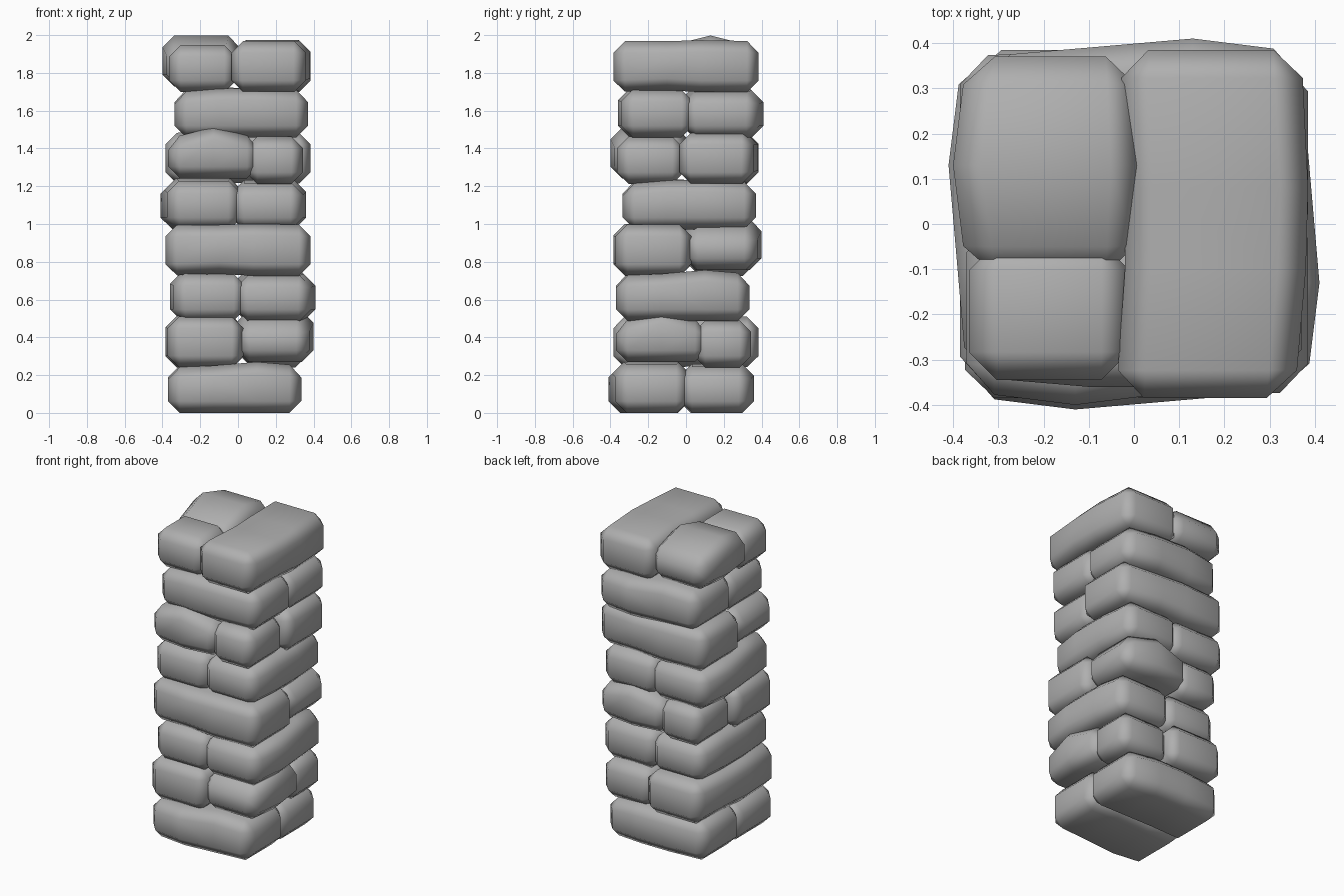
import bpy
import bmesh
from math import radians

default_cube = bpy.data.objects.get("Cube")
if default_cube:
    bpy.data.objects.remove(default_cube, do_unlink=True)

# One grey for the whole pillar
stone_grey = bpy.data.materials.new("stone_grey")
stone_grey.use_nodes = True
grey = (0.43, 0.43, 0.43, 1)
stone_grey.diffuse_color = grey
stone_grey.node_tree.nodes["Principled BSDF"].inputs["Base Color"].default_value = grey


def stone_mesh(name, axis, stations):
    """Loft a block through stations of (position, side low, side high, bottom, top)."""
    bm = bmesh.new()
    rings = []
    for pos, low, high, bottom, top in stations:
        corners = [(low, bottom), (high, bottom), (high, top), (low, top)]
        rings.append([bm.verts.new((pos, side, z) if axis == "x" else (side, pos, z))
                      for side, z in corners])
    for ring, following in zip(rings, rings[1:]):
        for i in range(4):
            j = (i + 1) % 4
            bm.faces.new((ring[i], ring[j], following[j], following[i]))
    bm.faces.new(rings[0])
    bm.faces.new(rings[-1])
    bmesh.ops.recalc_face_normals(bm, faces=bm.faces[:])
    for face in bm.faces:
        face.smooth = True
    mesh = bpy.data.meshes.new(name)
    bm.to_mesh(mesh)
    bm.free()
    mesh.materials.append(stone_grey)
    return mesh


def place_stone(name, mesh, height, turn):
    """Stand a chamfered, softly shaded copy of a stone in the pillar."""
    stone = bpy.data.objects.new(name, mesh)
    bpy.context.collection.objects.link(stone)
    stone.location.z = height
    stone.rotation_euler.z = radians(turn)
    bevel = stone.modifiers.new("worn_edges", "BEVEL")
    bevel.width = 0.062
    bevel.segments = 1
    bevel.limit_method = "ANGLE"
    bevel.angle_limit = radians(50)
    stone.modifiers.new("soft_shading", "WEIGHTED_NORMAL")


# Lower course: two long stones; upper course: a long stone beside two shorter ones
stones = {
    "lower_front_stone": stone_mesh("lower_front_stone", "x", [
        (-0.37, -0.38, 0.01, 0, 0.24), (-0.13, -0.41, 0.01, 0, 0.25),
        (0.1, -0.39, 0.02, 0, 0.27), (0.335, -0.37, 0.01, 0, 0.25)]),
    "lower_back_stone": stone_mesh("lower_back_stone", "x", [
        (-0.37, -0.04, 0.34, 0, 0.25), (-0.1, -0.03, 0.36, 0, 0.26),
        (0.1, -0.03, 0.36, 0, 0.26), (0.335, -0.03, 0.34, 0, 0.24)]),
    "upper_long_stone": stone_mesh("upper_long_stone", "y", [
        (-0.385, -0.37, 0.03, 0.24, 0.51), (-0.08, -0.385, 0.02, 0.24, 0.515),
        (0.1, -0.38, 0.02, 0.25, 0.51), (0.385, -0.355, 0.04, 0.24, 0.51)]),
    "upper_broad_stone": stone_mesh("upper_broad_stone", "y", [
        (-0.37, 0, 0.37, 0.27, 0.48), (-0.13, -0.01, 0.4, 0.27, 0.54),
        (0.11, 0, 0.37, 0.27, 0.48)]),
    "upper_short_stone": stone_mesh("upper_short_stone", "y", [
        (0.04, 0.01, 0.365, 0.24, 0.49), (0.345, 0.01, 0.365, 0.24, 0.49)]),
}

# Four stacked pairs of courses, each turned differently
for level, turn in enumerate((0, 90, -90, 180)):
    for name, mesh in stones.items():
        place_stone(f"{name}_{level + 1}", mesh, level * 0.486, turn)
